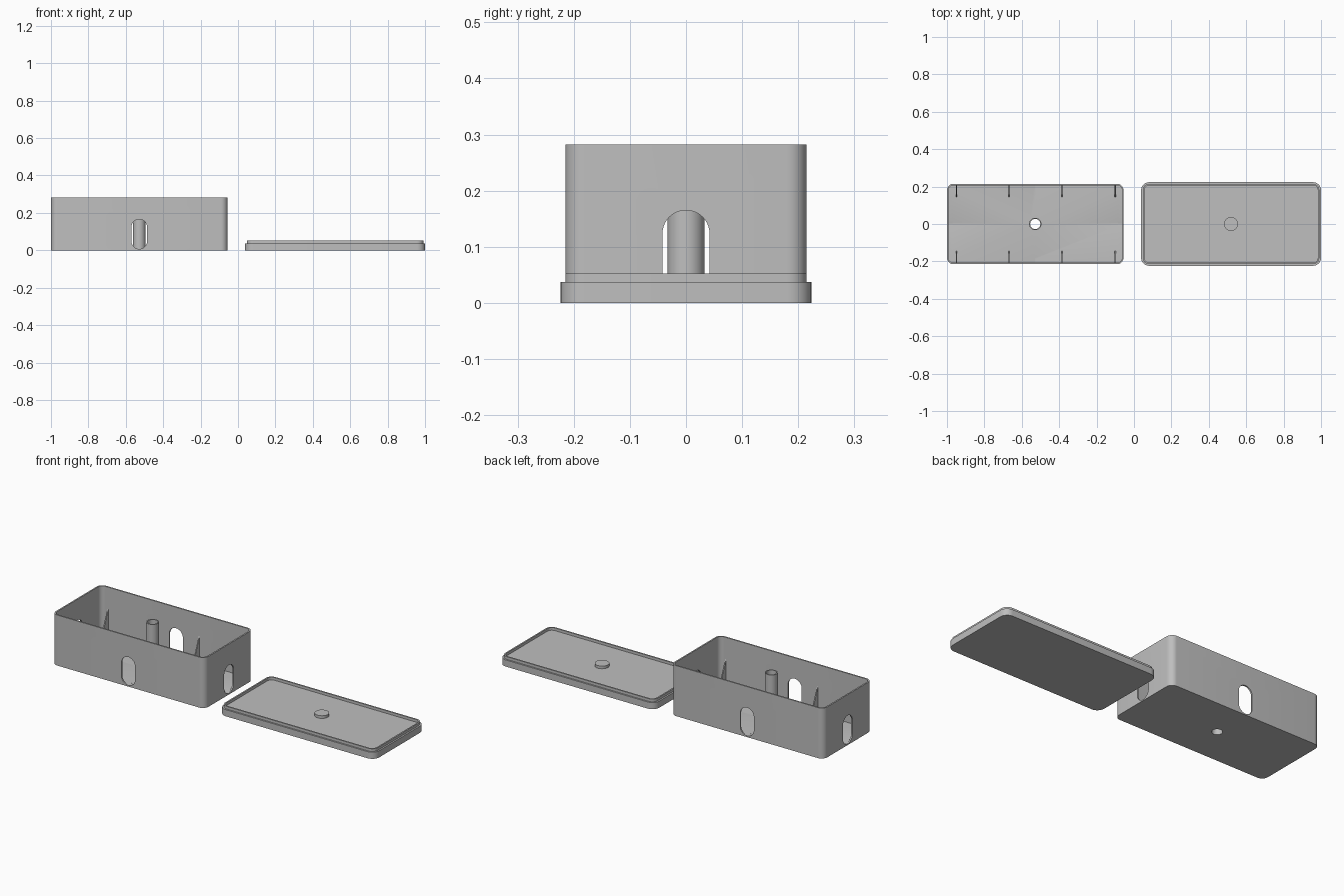
import bpy
import bmesh
from math import cos, sin, pi, radians
from mathutils import Matrix, Vector

cube = bpy.data.objects.get("Cube")
if cube:
    bpy.data.objects.remove(cube, do_unlink=True)

grey = bpy.data.materials.new("plain grey")
grey.use_nodes = True
grey.diffuse_color = (0.52, 0.52, 0.52, 1)
grey.node_tree.nodes["Principled BSDF"].inputs["Base Color"].default_value = (0.52, 0.52, 0.52, 1)


def rounded_outline(half_x, half_y, radius, steps=8):
    """Counter-clockwise rounded rectangle; steps are per corner."""
    points = []
    for corner, (sx, sy) in enumerate([(1, 1), (-1, 1), (-1, -1), (1, -1)]):
        for i in range(steps + 1):
            a = (corner + i / steps) * pi / 2
            points.append((sx * (half_x - radius) + radius * cos(a),
                           sy * (half_y - radius) + radius * sin(a)))
    return points


def prism(name, outline, z0, z1, matrix=Matrix()):
    """Extrude an outline along z, then place it with a matrix."""
    bm = bmesh.new()
    face = bm.faces.new([bm.verts.new((x, y, z0)) for x, y in outline])
    top = bmesh.ops.extrude_face_region(bm, geom=[face])["geom"]
    bmesh.ops.translate(bm, vec=(0, 0, z1 - z0),
                        verts=[v for v in top if isinstance(v, bmesh.types.BMVert)])
    bmesh.ops.remove_doubles(bm, verts=bm.verts, dist=1e-5)
    bmesh.ops.transform(bm, matrix=matrix, verts=bm.verts)
    bmesh.ops.recalc_face_normals(bm, faces=bm.faces)
    mesh = bpy.data.meshes.new(name)
    bm.to_mesh(mesh)
    bm.free()
    mesh.materials.append(grey)
    obj = bpy.data.objects.new(name, mesh)
    bpy.context.collection.objects.link(obj)
    return obj


def circle(radius, sides=40):
    return [(radius * cos(2 * pi * i / sides), radius * sin(2 * pi * i / sides))
            for i in range(sides)]


def cut(target, cutters):
    """Subtract the cutters and keep the finished mesh."""
    for cutter in cutters:
        cutter.hide_render = True
        mod = target.modifiers.new("cut", 'BOOLEAN')
        mod.operation = 'DIFFERENCE'
        mod.solver = 'EXACT'
        mod.object = cutter
    graph = bpy.context.evaluated_depsgraph_get()
    mesh = bpy.data.meshes.new_from_object(target.evaluated_get(graph))
    target.modifiers.clear()
    target.data = mesh
    for cutter in cutters:
        bpy.data.objects.remove(cutter, do_unlink=True)


def smooth(obj):
    bpy.ops.object.select_all(action='DESELECT')
    obj.select_set(True)
    bpy.context.view_layer.objects.active = obj
    bpy.ops.object.shade_smooth_by_angle(angle=radians(30))


BOX_X, BOX_HX, BOX_HY, BOX_H = -0.528, 0.472, 0.215, 0.282
LID_X, LID_HX, LID_HY = 0.519, 0.481, 0.2235
WALL, FLOOR, CORNER = 0.008, 0.008, 0.035
LID_TOP, LIP_TOP = 0.037, 0.052
at_box = Matrix.Translation((BOX_X, 0, 0))
at_lid = Matrix.Translation((LID_X, 0, 0))

# Box shell with cavity, cable slots through all four walls and a floor hole
box = prism("box_shell", rounded_outline(BOX_HX, BOX_HY, CORNER), 0, BOX_H, at_box)
cavity = prism("cavity_cutter",
               rounded_outline(BOX_HX - WALL, BOX_HY - WALL, CORNER - WALL),
               FLOOR, BOX_H + 0.1, at_box)
slot = rounded_outline(0.042, 0.079, 0.0419, 10)
lift = Matrix.Translation((BOX_X, 0, 0.086))
upright = Matrix.Rotation(pi / 2, 4, 'X')
turn = Matrix.Rotation(pi / 2, 4, 'Z')
cutters = [cavity, prism("floor_hole_cutter", circle(0.027), -0.1, 0.05, at_box)]
for side in (-1, 1):
    cutters.append(prism("long_wall_slot_cutter", slot, -0.03, 0.03,
                         Matrix.Translation((0, side * BOX_HY, 0)) @ lift @ upright))
    cutters.append(prism("end_wall_slot_cutter", slot, -0.03, 0.03,
                         Matrix.Translation((side * BOX_HX, 0, 0)) @ lift @ turn @ upright))
cut(box, cutters)

# Hollow centre post
post = prism("centre_post", circle(0.033), FLOOR - 0.002, 0.28, at_box)
cut(post, [prism("post_bore_cutter", circle(0.027), -0.1, 0.4, at_box)])

# Tapered ribs along both long walls
fin = [(0, 0), (0.064, 0), (0, 0.155)]
parts = [box, post]
for x in (-0.95, -0.668, -0.385, -0.1):
    for side, label in ((1, "back"), (-1, "front")):
        # Fin depth points inward, fin height points up, thickness runs along x
        place = Matrix.Translation((x, side * (BOX_HY - WALL + 0.001), FLOOR - 0.001))
        axes = Matrix(((0, 0, 1, 0), (-side, 0, 0, 0), (0, 1, 0, 0), (0, 0, 0, 1)))
        prism(label + "_rib", fin, -0.003, 0.003, place @ axes)

# Lid plate, raised lip and centre peg
parts.append(prism("lid_plate", rounded_outline(LID_HX, LID_HY, CORNER + 0.008),
                   0, LID_TOP, at_lid))
lip = prism("lid_lip", rounded_outline(BOX_HX, BOX_HY, CORNER),
            LID_TOP - 0.002, LIP_TOP, at_lid)
cut(lip, [prism("lip_cutter", rounded_outline(BOX_HX - WALL, BOX_HY - WALL, CORNER - WALL),
                0, 0.1, at_lid)])
peg = prism("lid_peg", circle(0.037), LID_TOP - 0.002, LIP_TOP, at_lid)
parts += [lip, peg]

for part in parts:
    smooth(part)
